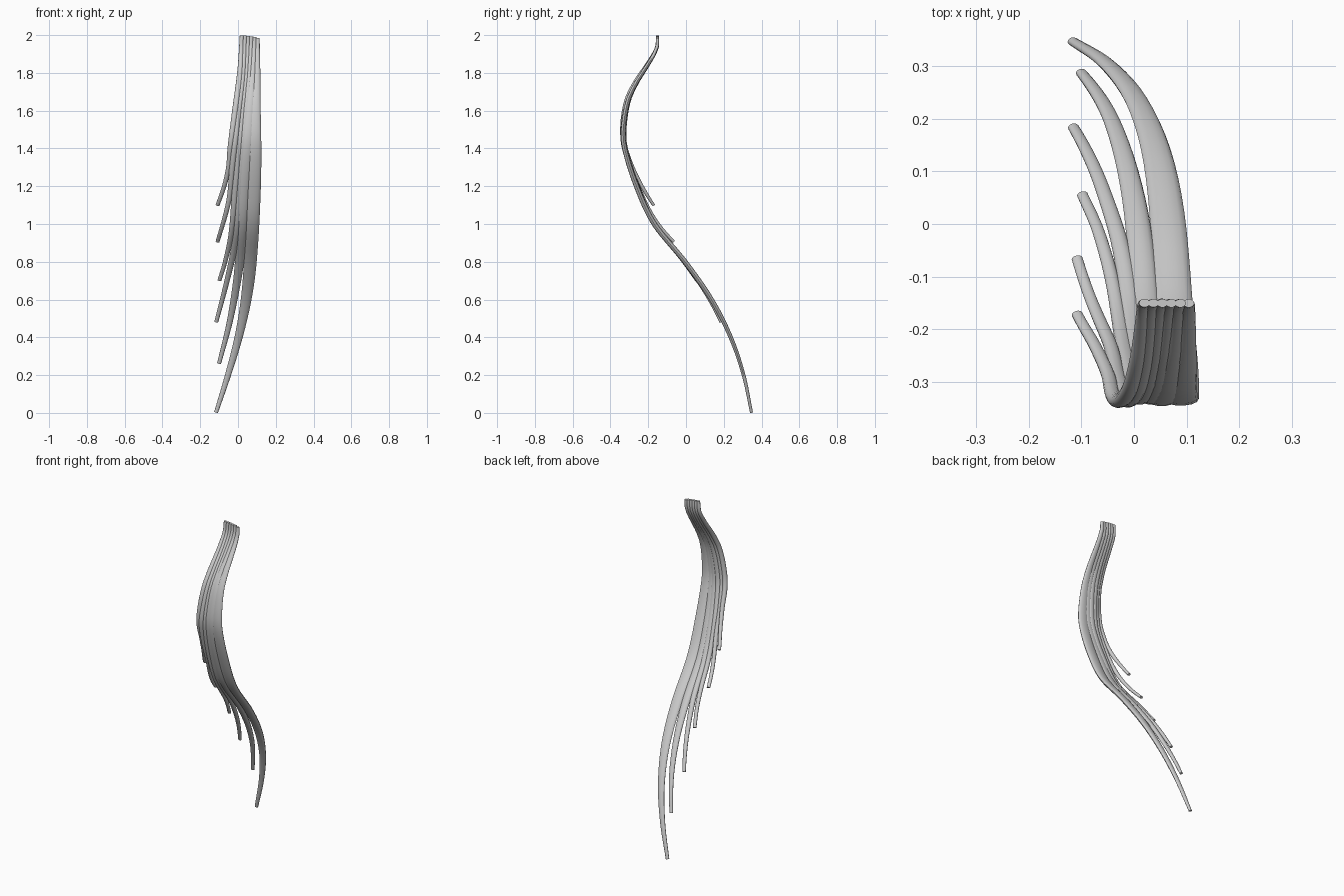
import bpy, bmesh, math
from mathutils import Vector

if "Cube" in bpy.data.objects:
    bpy.data.objects.remove(bpy.data.objects["Cube"])

# Shared side sweep of the lock: (z, y)
SWEEP = [(2.0, -.150), (1.93, -.155), (1.85, -.198), (1.75, -.262), (1.65, -.308),
         (1.5, -.332), (1.4, -.325), (1.2, -.262), (1.0, -.168), (.8, -.005),
         (.6, .135), (.4, .237), (.2, .305), (0, .347)]

# Strands: (z, x) centre line, widest half-width, y shift along length, tip y shift
STRANDS = [
    ([(1.985, .104), (1.8, .1), (1.6, .091), (1.2, .083), (.8, .065), (.6, .043),
      (.4, .003), (.2, -.053), (.003, -.116)], .038, 0, 0),
    ([(1.99, .088), (1.8, .078), (1.6, .062), (1.2, .032), (.8, .008), (.5, -.04),
      (.262, -.1)], .031, 0, 0),
    ([(1.992, .071), (1.8, .06), (1.6, .042), (1.2, .01), (.9, -.016), (.7, -.058),
      (.482, -.115)], .023, .004, -.016),
    ([(1.995, .054), (1.8, .043), (1.6, .022), (1.2, -.013), (.95, -.036), (.8, -.068),
      (.702, -.098)], .019, .004, -.012),
    ([(1.997, .037), (1.8, .026), (1.6, .002), (1.3, -.03), (1.15, -.044), (1.05, -.066),
      (.907, -.108)], .017, -.003, .03),
    ([(1.998, .02), (1.8, .01), (1.6, -.015), (1.4, -.041), (1.3, -.05), (1.2, -.073),
      (1.1, -.108)], .016, -.008, .05),
]
WIDTH = [(0, .0), (.1, .3), (.25, .85), (.4, 1.0), (.6, .85), (.8, .4), (1, 0)]
SIDES, RINGS = 14, 44


def curve(pts, s):
    """Smooth cubic interpolation through (s, value) points."""
    if pts[0][0] > pts[-1][0]:
        pts = pts[::-1]
    n = len(pts)

    def slope(i):
        a, b = pts[max(i - 1, 0)], pts[min(i + 1, n - 1)]
        return (b[1] - a[1]) / (b[0] - a[0])
    i = 0
    while i < n - 2 and s > pts[i + 1][0]:
        i += 1
    (s0, v0), (s1, v1) = pts[i], pts[i + 1]
    h = s1 - s0
    t = min(max((s - s0) / h, 0), 1)
    return ((2*t**3 - 3*t*t + 1) * v0 + (t**3 - 2*t*t + t) * h * slope(i)
            + (3*t*t - 2*t**3) * v1 + (t**3 - t*t) * h * slope(i + 1))


def strand(name, path, wide, shift, tip):
    top, low = path[0][0], path[-1][0]
    centres = []
    for k in range(RINGS + 1):
        t = k / RINGS
        z = top + (low - top) * t
        y = curve(SWEEP, z) + shift * math.sin(math.pi * t) + tip * t**4
        centres.append(Vector((curve(path, z), y, z)))
    bm = bmesh.new()
    rings = []
    for k, c in enumerate(centres):
        t = k / RINGS
        tangent = (centres[min(k + 1, RINGS)] - centres[max(k - 1, 0)]).normalized()
        side = Vector((1, 0, 0))
        side = (side - tangent * side.dot(tangent)).normalized()
        normal = tangent.cross(side)
        w = .0105 + (wide - .0105) * curve(WIDTH, t)
        d = .008 + .006 * math.sin(math.pi * t)
        rings.append([bm.verts.new(c + side * w * math.cos(a) + normal * d * math.sin(a))
                      for a in (2 * math.pi * j / SIDES for j in range(SIDES))])
    for r0, r1 in zip(rings, rings[1:]):
        for j in range(SIDES):
            m = (j + 1) % SIDES
            bm.faces.new((r0[j], r0[m], r1[m], r1[j]))
    # Blunt ends
    bm.faces.new(rings[0])
    bm.faces.new(rings[-1])
    bmesh.ops.recalc_face_normals(bm, faces=bm.faces)
    mesh = bpy.data.meshes.new(name)
    bm.to_mesh(mesh)
    bm.free()
    ob = bpy.data.objects.new(name, mesh)
    bpy.context.collection.objects.link(ob)
    bpy.ops.object.select_all(action='DESELECT')
    ob.select_set(True)
    bpy.context.view_layer.objects.active = ob
    bpy.ops.object.shade_smooth_by_angle(angle=math.radians(40))


# Six layered strands, longest first
for i, args in enumerate(STRANDS):
    strand(f"hair_strand_{i + 1}", *args)
